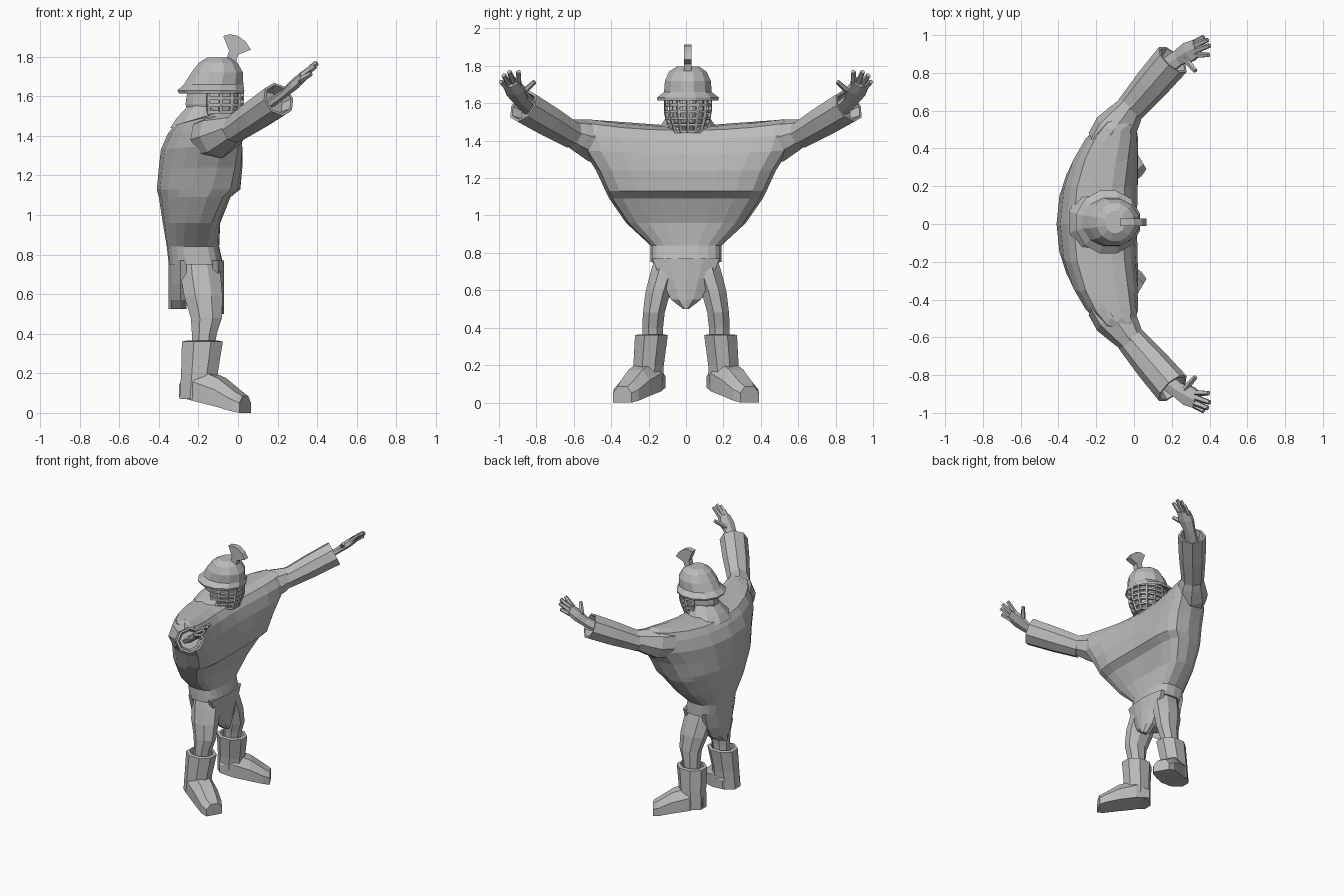
import bpy, bmesh, math
from mathutils import Vector

if "Cube" in bpy.data.objects:
    bpy.data.objects.remove(bpy.data.objects["Cube"])

grey = bpy.data.materials.new("plain_grey")
grey.use_nodes = True
TONE = (0.5, 0.5, 0.5, 1)
grey.diffuse_color = TONE
grey.node_tree.nodes["Principled BSDF"].inputs["Base Color"].default_value = TONE


def loft(name, rings):
    """Skin a list of equal-length rings and cap both ends."""
    bm = bmesh.new()
    add_loft(bm, rings)
    return finish(name, bm)


def add_loft(bm, rings):
    rows = [[bm.verts.new(p) for p in ring] for ring in rings]
    n = len(rows[0])
    for a, b in zip(rows, rows[1:]):
        for i in range(n):
            j = (i + 1) % n
            bm.faces.new((a[i], a[j], b[j], b[i]))
    bm.faces.new(rows[0])
    bm.faces.new(rows[-1])


def finish(name, bm):
    bmesh.ops.recalc_face_normals(bm, faces=bm.faces)
    mesh = bpy.data.meshes.new(name)
    bm.to_mesh(mesh)
    bm.free()
    mesh.materials.append(grey)
    obj = bpy.data.objects.new(name, mesh)
    bpy.context.collection.objects.link(obj)
    return obj


def oval(cx, cy, z, rx, ry, n=8):
    """Level oval ring."""
    turn = [2 * math.pi * (i + 0.5) / n for i in range(n)]
    return [(cx + rx * math.cos(a), cy + ry * math.sin(a), z) for a in turn]


def limb(points, n=8, flat=1.0, up=(-0.5, 0, 0.85)):
    """Rings square to the line from first to last point; points are (position, radius)."""
    axis = (Vector(points[-1][0]) - Vector(points[0][0])).normalized()
    side = axis.cross(Vector(up)).normalized()
    top = side.cross(axis)
    turn = [2 * math.pi * (i + 0.5) / n for i in range(n)]
    return [[Vector(p) + side * r * math.cos(a) + top * r * flat * math.sin(a) for a in turn]
            for p, r in points]


# Torso: wide bowed rings that spread into the shoulders
def torso_ring(z, half, back, front, lift=0.0, n=20):
    ring = []
    mid, deep = (back + front) / 2, (front - back) / 2
    for i in range(n):
        a = 2 * math.pi * i / n
        s, c = math.sin(a), math.cos(a)
        y = half * math.copysign(abs(s) ** 0.9, s)
        x = mid + deep * math.copysign(abs(c) ** 0.65, c) + 0.38 * y * y
        ring.append((x, y, z + lift * s * s))
    return ring


loft("torso", [torso_ring(*r) for r in (
    (0.75, 0.19, -0.35, -0.075), (0.84, 0.19, -0.36, -0.095), (0.96, 0.32, -0.38, -0.09),
    (1.09, 0.41, -0.40, -0.04), (1.13, 0.43, -0.41, 0.01), (1.24, 0.48, -0.40, 0.015),
    (1.33, 0.55, -0.39, 0.0, 0.02), (1.41, 0.58, -0.355, -0.025, 0.03),
    (1.455, 0.56, -0.32, -0.06, 0.045), (1.475, 0.52, -0.25, -0.13, 0.04))])

# Pelvis under the tunic
loft("pelvis", [torso_ring(z, w, b, f, 0, 10) for z, w, b, f in (
    (0.78, 0.17, -0.32, -0.10), (0.68, 0.12, -0.29, -0.10), (0.56, 0.04, -0.24, -0.13))])


# Flaps hanging below the waist, front and back
def flap(name, x, bow, depth, rows):
    loft(name, [[(x + bow * u * u + d, u * w, z)
                 for d, us in ((0, (-1, -0.5, 0, 0.5, 1)), (depth, (1, 0.5, 0, -0.5, -1)))
                 for u in us] for z, w in rows])


flap("back_flap", -0.35, 0.06, 0.03, ((0.77, 0.185), (0.65, 0.15), (0.57, 0.1), (0.525, 0.04)))
flap("front_flap", -0.07, -0.03, -0.03, ((0.77, 0.18), (0.66, 0.135), (0.55, 0.08), (0.5, 0.015)))

# Neck and face
HEAD_Y = 0.01
loft("neck", [oval(-0.20, HEAD_Y, 1.44, 0.15, 0.19, 10), oval(-0.19, HEAD_Y, 1.49, 0.125, 0.14, 10),
              oval(-0.16, HEAD_Y, 1.56, 0.09, 0.09, 10)])
loft("face", [oval(-0.13, HEAD_Y, z, rx, ry, 12) for z, rx, ry in (
    (1.45, 0.08, 0.06), (1.50, 0.125, 0.09), (1.56, 0.14, 0.105), (1.66, 0.125, 0.11))])


# Face guard: a lattice of bars around the front of the face
def guard(a, z):
    k = 0.72 + 0.28 * min(1, (z - 1.44) / 0.1)
    return Vector((-0.125 + 0.145 * k * math.cos(a), HEAD_Y + 0.12 * k * math.sin(a), z))


bars = bmesh.new()
columns = [math.radians(-100 + 25 * i) for i in range(9)]
rows = [1.45 + 0.035 * i for i in range(6)]
for a in columns:
    for z, z2 in zip(rows, rows[1:]):
        add_loft(bars, limb([(guard(a, z), 0.011), (guard(a, z2), 0.011)], 4, up=(1, 0.3, 0)))
for z in rows:
    for a, a2 in zip(columns, columns[1:]):
        add_loft(bars, limb([(guard(a, z), 0.011), (guard(a2, z), 0.011)], 4, up=(0, 0, 1)))
finish("face_guard", bars)

# Helmet: faceted dome with a flared brim
loft("helmet", [oval(cx, HEAD_Y, z, rx, ry, 12) for z, cx, rx, ry in (
    (1.65, -0.13, 0.13, 0.12), (1.615, -0.135, 0.17, 0.168), (1.63, -0.137, 0.175, 0.172),
    (1.66, -0.123, 0.155, 0.132), (1.72, -0.105, 0.135, 0.127), (1.77, -0.10, 0.10, 0.103),
    (1.797, -0.10, 0.055, 0.06))])

# Crest: stem and fan
fan = [(-0.06, 1.78), (-0.045, 1.83), (-0.075, 1.905), (-0.04, 1.913), (0.0, 1.905),
       (0.04, 1.875), (0.065, 1.835), (0.0, 1.81), (-0.01, 1.77)]
loft("crest", [[(x, HEAD_Y + d, z) for x, z in fan] for d in (-0.02, 0.02)])

for label, s in (("left", 1), ("right", -1)):
    def flip(rings):
        return [[(p[0], p[1] * s, p[2]) for p in ring] for ring in rings]

    # Upper arm joining the shoulder to the cuff
    loft(label + "_upper_arm", flip(limb([
        ((-0.15, 0.42, 1.385), 0.11), ((-0.10, 0.50, 1.40), 0.115),
        ((-0.045, 0.575, 1.425), 0.09), ((0.0, 0.64, 1.45), 0.065)])))

    # Flared forearm cuff with a hollow end
    start, end = Vector((-0.02, 0.61, 1.43)), Vector((0.205, 0.87, 1.585))
    loft(label + "_cuff", flip(limb([
        (start, 0.06), (start, 0.08), (start.lerp(end, 0.5), 0.094), (end, 0.1),
        (end, 0.085), (start.lerp(end, 0.85), 0.07)], 8, 0.9)))

    # Wrist, palm, fingers and thumb
    loft(label + "_palm", flip(limb([
        ((0.13, 0.8, 1.54), 0.055), ((0.235, 0.88, 1.615), 0.048),
        ((0.29, 0.91, 1.665), 0.062), ((0.335, 0.935, 1.705), 0.052)], 6, 0.45)))
    digits = bmesh.new()
    for root, tip in (((0.33, 0.895, 1.705), (0.395, 0.895, 1.77)),
                      ((0.33, 0.92, 1.71), (0.40, 0.945, 1.768)),
                      ((0.32, 0.945, 1.70), (0.39, 0.975, 1.75)),
                      ((0.31, 0.955, 1.68), (0.37, 0.99, 1.715)),
                      ((0.27, 0.875, 1.655), (0.325, 0.81, 1.715))):
        add_loft(digits, flip(limb([(root, 0.018), (tip, 0.013)], 5)))
    finish(label + "_fingers", digits)

    # Leg
    loft(label + "_leg", flip([oval(*r) for r in (
        (-0.20, 0.095, 0.78, 0.10, 0.075), (-0.19, 0.115, 0.70, 0.11, 0.08),
        (-0.175, 0.15, 0.59, 0.105, 0.072), (-0.16, 0.172, 0.48, 0.085, 0.063),
        (-0.17, 0.178, 0.40, 0.068, 0.06), (-0.18, 0.18, 0.30, 0.06, 0.058))]))

    # Boot shaft with a hollow top
    loft(label + "_boot_shaft", flip([oval(*r) for r in (
        (-0.205, 0.205, 0.07, 0.098, 0.085), (-0.195, 0.20, 0.20, 0.10, 0.088),
        (-0.18, 0.185, 0.36, 0.112, 0.095), (-0.18, 0.185, 0.365, 0.088, 0.073),
        (-0.18, 0.185, 0.33, 0.083, 0.068))]))

    # Foot turned outward, toes lower than heel
    across = Vector((-0.5, 0.86, 0))
    foot = []
    for x, y, w, low, high in ((-0.265, 0.165, 0.065, 0.08, 0.18), (-0.18, 0.21, 0.09, 0.06, 0.22),
                               (-0.08, 0.27, 0.087, 0.035, 0.175), (0.0, 0.32, 0.078, 0.01, 0.11),
                               (0.037, 0.34, 0.058, 0.0, 0.085)):
        mid = low + (high - low) * 0.6
        foot.append([Vector((x, y, z)) + across * w * k for k, z in (
            (-1, low), (1, low), (1, mid), (0.5, high), (-0.5, high), (-1, mid))])
    loft(label + "_foot", flip(foot))
